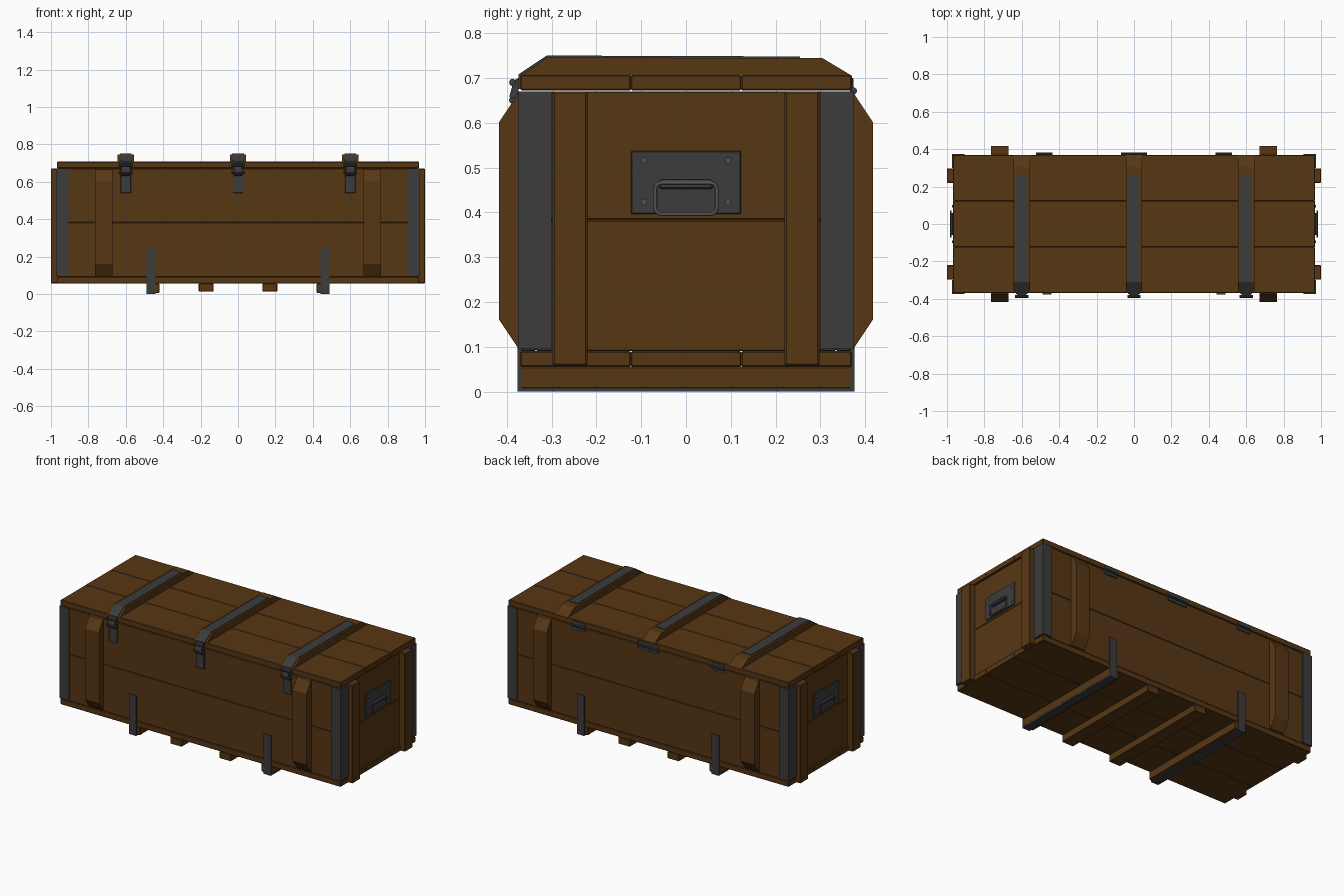
import bpy, bmesh, math

if "Cube" in bpy.data.objects:
    bpy.data.objects.remove(bpy.data.objects["Cube"])


def material(name, col):
    m = bpy.data.materials.new(name)
    m.diffuse_color = (*col, 1)
    m.use_nodes = True
    m.node_tree.nodes["Principled BSDF"].inputs["Base Color"].default_value = m.diffuse_color
    return m


WOOD = material("brown_wood", (0.095, 0.038, 0.007))
IRON = material("dark_iron", (0.045, 0.045, 0.046))
STEEL = material("worn_steel", (0.085, 0.083, 0.083))


def finish(name, bm, mat):
    bmesh.ops.recalc_face_normals(bm, faces=bm.faces)
    me = bpy.data.meshes.new(name)
    bm.to_mesh(me)
    bm.free()
    me.materials.append(mat)
    ob = bpy.data.objects.new(name, me)
    bpy.context.collection.objects.link(ob)
    return ob


def box(name, x, y, z, mat, bevel=0.0):
    """Box given by (min, max) on each axis, with optional small chamfer."""
    bm = bmesh.new()
    bmesh.ops.create_cube(bm, size=1)
    for v in bm.verts:
        for i, r in enumerate((x, y, z)):
            v.co[i] = r[0] if v.co[i] < 0 else r[1]
    if bevel:
        bmesh.ops.bevel(bm, geom=bm.edges[:], offset=bevel, segments=1,
                        affect='EDGES')
    return finish(name, bm, mat)


def prism(name, pts, lo, hi, axis, mat):
    """Extrude a 2D outline along an axis: 'x' takes (y, z), 'z' takes (x, y)."""
    bm = bmesh.new()

    def place(p, t):
        return (t, p[0], p[1]) if axis == 'x' else (p[0], p[1], t)
    a = [bm.verts.new(place(p, lo)) for p in pts]
    b = [bm.verts.new(place(p, hi)) for p in pts]
    bm.faces.new(a)
    bm.faces.new(b[::-1])
    for i in range(len(pts)):
        j = (i + 1) % len(pts)
        bm.faces.new((a[i], b[i], b[j], a[j]))
    return finish(name, bm, mat)


def cylinder(name, c, r, depth, mat, seg=10):
    """Cylinder lying along x."""
    bm = bmesh.new()
    bmesh.ops.create_cone(bm, cap_ends=True, segments=seg, radius1=r, radius2=r,
                          depth=depth)
    for v in bm.verts:
        x, y, z = v.co
        v.co = (c[0] + z, c[1] + y, c[2] + x)
    return finish(name, bm, mat)


def span(s, a, b):
    return tuple(sorted((s * a, s * b)))


# Lid and floor planks
for i, (y0, y1) in enumerate([(-0.37, -0.123), (-0.123, 0.123), (0.123, 0.37)]):
    box(f"lid_plank_{i}", (-0.968, 0.968), (y0, y1), (0.672, 0.707), WOOD, 0.003)
    box(f"floor_plank_{i}", (-0.968, 0.968), (y0, y1), (0.055, 0.09), WOOD, 0.003)

# Wall boards, two high on every side
for i, (z0, z1) in enumerate([(0.09, 0.383), (0.383, 0.67)]):
    for s, side in ((-1, "front"), (1, "back")):
        box(f"{side}_board_{i}", (-0.96, 0.96), span(s, 0.335, 0.368), (z0, z1),
            WOOD, 0.003)
    for s, side in ((-1, "left"), (1, "right")):
        box(f"{side}_board_{i}", span(s, 0.93, 0.962), (-0.335, 0.335), (z0, z1),
            WOOD, 0.003)

# Chamfered upright battens on front and back
for sy in (-1, 1):
    for sx in (-1, 1):
        prof = [(0.366, 0.095), (0.375, 0.097), (0.417, 0.16), (0.417, 0.602),
                (0.375, 0.665), (0.366, 0.668)]
        prism("side_batten", [(sy * y, z) for y, z in prof],
              *span(sx, 0.67, 0.765), 'x', WOOD)
        # Upright battens on the ends
        box("end_batten", span(sx, 0.958, 1.0), span(sy, 0.22, 0.298),
            (0.057, 0.67), WOOD, 0.004)
        # Iron corner angles
        corner = [(0.905, 0.36), (0.905, 0.375), (0.972, 0.375), (0.972, 0.30),
                  (0.957, 0.30), (0.957, 0.36)]
        prism("corner_angle", [(sx * x, sy * y) for x, y in corner],
              0.095, 0.67, 'z', IRON)

# Lid battens, iron straps and latches
for x in (-0.6, 0, 0.6):
    prism("lid_batten", [(-0.37, 0.705), (-0.31, 0.746), (0.305, 0.744),
                         (0.37, 0.705)], x - 0.043, x + 0.043, 'x', WOOD)
    prism("lid_strap", [(-0.374, 0.675), (-0.374, 0.708), (-0.311, 0.75),
                        (0.255, 0.748), (0.255, 0.740), (-0.308, 0.742),
                        (-0.368, 0.704), (-0.368, 0.675)],
          x - 0.031, x + 0.031, 'x', IRON)
    box("latch_plate", (x - 0.028, x + 0.028), (-0.376, -0.366), (0.54, 0.67),
        IRON, 0.002)
    prism("latch_lever", [(-0.374, 0.63), (-0.388, 0.635), (-0.394, 0.66),
                          (-0.384, 0.695), (-0.374, 0.70)],
          x - 0.022, x + 0.022, 'x', IRON)
    for z in (0.65, 0.69):
        cylinder("latch_pin", (x, -0.387, z), 0.008, 0.07, IRON)

# Back hinges
for x, w in ((-0.48, 0.045), (0, 0.07), (0.48, 0.045)):
    box("hinge_leaf", (x - w, x + w), (0.366, 0.374), (0.645, 0.70), IRON, 0.002)
    cylinder("hinge_barrel", (x, 0.374, 0.671), 0.008, 2 * w, IRON)

# Runners under the floor, outer pair wrapped in iron
for s in (-1, 1):
    box("inner_runner", span(s, 0.13, 0.21), (-0.37, 0.37), (0.012, 0.056),
        WOOD, 0.003)
    box("outer_runner", span(s, 0.42, 0.49), (-0.37, 0.37), (0.006, 0.056),
        WOOD, 0.003)
    wrap = [(-0.376, 0.25), (-0.376, 0), (0.376, 0), (0.376, 0.25),
            (0.366, 0.25), (0.366, 0.008), (-0.366, 0.008), (-0.366, 0.25)]
    prism("runner_strap", wrap, *span(s, 0.44, 0.49), 'x', IRON)

# End handles: plate, rivets, bracket and drop ring
for s in (-1, 1):
    box("handle_plate", span(s, 0.96, 0.969), (-0.123, 0.123), (0.396, 0.537),
        IRON, 0.002)
    for y in (-0.094, 0.094):
        for z in (0.423, 0.516):
            cylinder("handle_rivet", (s * 0.969, y, z), 0.007, 0.008, STEEL)
    box("handle_bracket", span(s, 0.966, 0.982), (-0.06, 0.06), (0.452, 0.473),
        IRON, 0.004)
    cu = bpy.data.curves.new("handle_ring", 'CURVE')
    cu.dimensions = '3D'
    cu.bevel_depth = 0.0045
    cu.bevel_resolution = 1
    pts = []
    for k, (cy, cz) in enumerate([(0.055, 0.452), (-0.055, 0.452),
                                  (-0.055, 0.41), (0.055, 0.41)]):
        for j in range(4):
            a = math.radians(90 * k + 30 * j)
            pts.append((s * 0.98, cy + 0.014 * math.cos(a),
                        cz + 0.014 * math.sin(a), 1))
    sp = cu.splines.new('POLY')
    sp.points.add(len(pts) - 1)
    for p, co in zip(sp.points, pts):
        p.co = co
    sp.use_cyclic_u = True
    cu.materials.append(STEEL)
    ring = bpy.data.objects.new("handle_ring", cu)
    bpy.context.collection.objects.link(ring)
    bpy.ops.object.select_all(action='DESELECT')
    ring.select_set(True)
    bpy.context.view_layer.objects.active = ring
    bpy.ops.object.convert(target='MESH')
